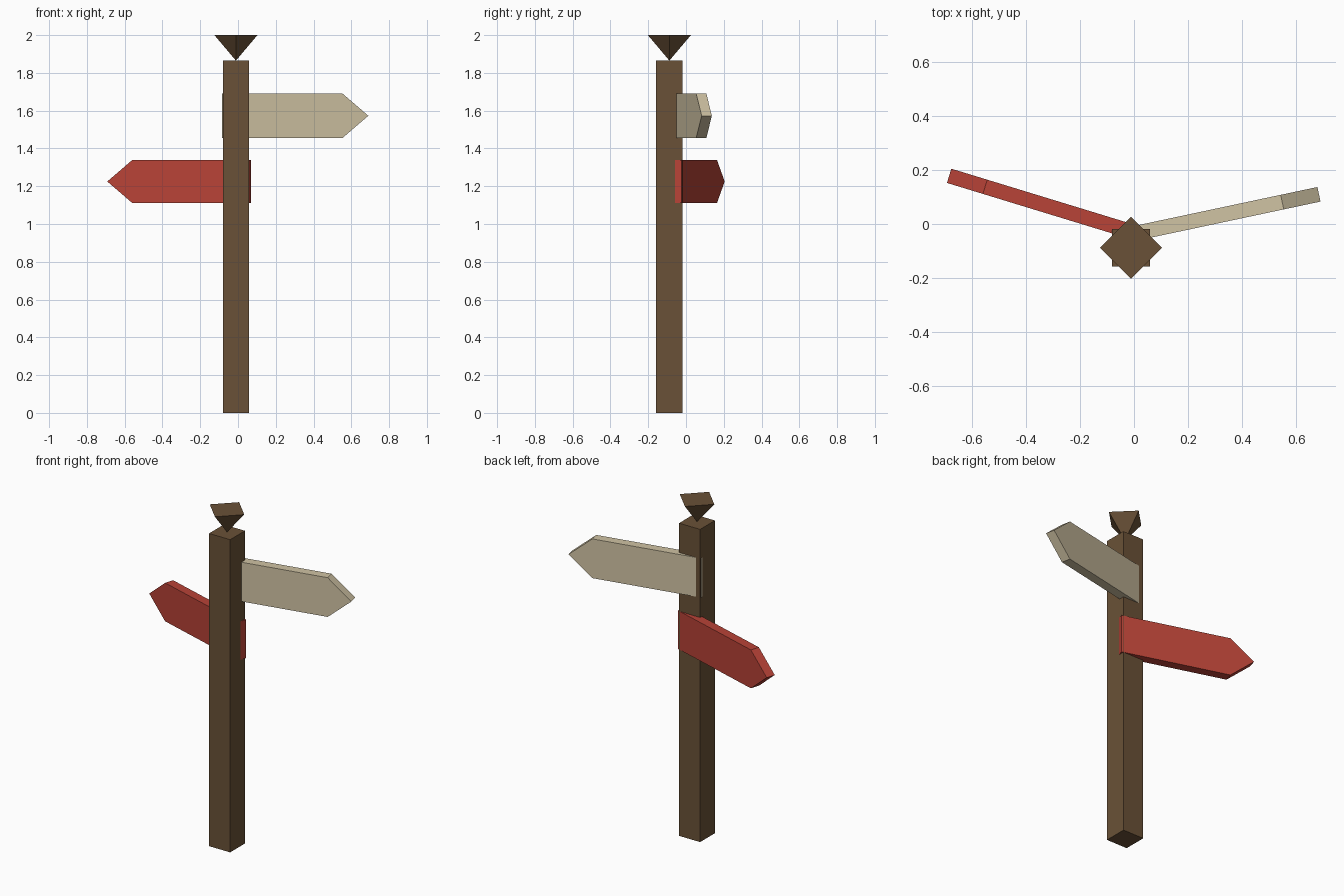
import bpy
import bmesh
import math
from mathutils import Vector

cube = bpy.data.objects.get("Cube")
if cube:
    bpy.data.objects.remove(cube, do_unlink=True)


def make_material(name, colour):
    mat = bpy.data.materials.new(name)
    mat.use_nodes = True
    mat.diffuse_color = (*colour, 1)
    mat.node_tree.nodes["Principled BSDF"].inputs["Base Color"].default_value = (*colour, 1)
    return mat


wood = make_material("brown wood", (0.144, 0.083, 0.038))
red = make_material("red paint", (0.479, 0.056, 0.038))
cream = make_material("cream paint", (0.631, 0.546, 0.371))


def add_object(name, bm, mat):
    bmesh.ops.recalc_face_normals(bm, faces=bm.faces)
    mesh = bpy.data.meshes.new(name)
    bm.to_mesh(mesh)
    bm.free()
    mesh.materials.append(mat)
    obj = bpy.data.objects.new(name, mesh)
    bpy.context.collection.objects.link(obj)
    return obj


POST_X, POST_Y = -0.011, -0.088
POST_WIDTH, POST_TOP = 0.139, 1.865
CAP_RADIUS, CAP_HEIGHT = 0.114, 0.135

# Square post
bm = bmesh.new()
bmesh.ops.create_cube(bm, size=1)
bmesh.ops.scale(bm, vec=(POST_WIDTH, POST_WIDTH, POST_TOP), verts=bm.verts)
post = add_object("post", bm, wood)
post.location = (POST_X, POST_Y, POST_TOP / 2)

# Upside-down pyramid balanced on the post, turned corner-first
bm = bmesh.new()
bmesh.ops.create_cone(bm, cap_ends=True, segments=4, radius1=0,
                      radius2=CAP_RADIUS, depth=CAP_HEIGHT)
bmesh.ops.remove_doubles(bm, verts=bm.verts, dist=0.0001)
cap = add_object("post_cap", bm, wood)
cap.location = (POST_X, POST_Y, POST_TOP + CAP_HEIGHT / 2)


# Pointed board, outlined backwards from its tip and extruded towards the back
def arrow_board(name, tip, side, angle, height, mat):
    length, point, thickness = 0.779, 0.139, 0.055
    along = Vector((side * math.cos(angle), math.sin(angle), 0))
    back = Vector((-side * math.sin(angle), math.cos(angle), 0))
    h = height / 2
    outline = [(0, 0), (-point, h), (-length, h), (-length, -h), (-point, -h)]
    bm = bmesh.new()
    face = bm.faces.new([bm.verts.new(along * d + Vector((0, 0, z))) for d, z in outline])
    moved = bmesh.ops.extrude_face_region(bm, geom=[face])["geom"]
    bmesh.ops.translate(bm, vec=back * thickness,
                        verts=[v for v in moved if isinstance(v, bmesh.types.BMVert)])
    # Keep the starting face as the board's front
    if not face.is_valid or len(bm.faces) < len(outline) + 2:
        bmesh.ops.holes_fill(bm, edges=bm.edges)
    add_object(name, bm, mat).location = tip


arrow_board("left_sign", (0.69, 0.083, 1.573), 1, math.radians(12), 0.234, cream)
arrow_board("right_sign", (-0.692, 0.152, 1.225), -1, math.radians(17), 0.229, red)
